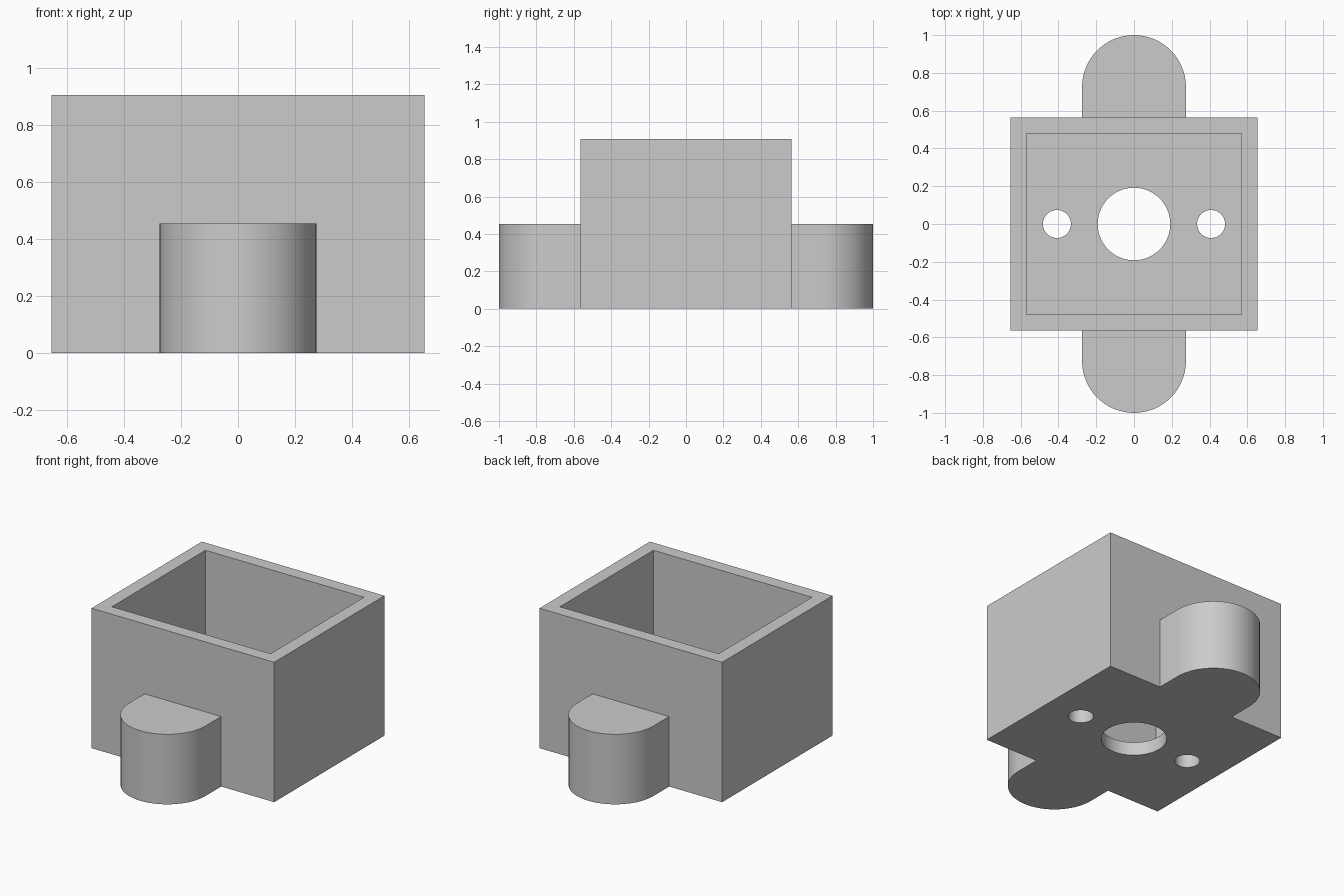
import bpy, bmesh, math

if "Cube" in bpy.data.objects:
    bpy.data.objects.remove(bpy.data.objects["Cube"])

grey = bpy.data.materials.new("plain grey")
grey.diffuse_color = (0.6, 0.6, 0.6, 1)
grey.use_nodes = True
grey.node_tree.nodes["Principled BSDF"].inputs["Base Color"].default_value = grey.diffuse_color

HALF_X, HALF_Y, HEIGHT = 0.655, 0.565, 0.907
WALL = 0.086
LUG_R, LUG_H = 0.275, 0.454


def prism(name, outline, z0, z1):
    """Extrude a closed outline of (x, y) points from z0 to z1."""
    bm = bmesh.new()
    face = bm.faces.new([bm.verts.new((x, y, z0)) for x, y in outline])
    top = bmesh.ops.extrude_face_region(bm, geom=[face])["geom"]
    bmesh.ops.translate(bm, vec=(0, 0, z1 - z0),
                        verts=[v for v in top if isinstance(v, bmesh.types.BMVert)])
    bmesh.ops.recalc_face_normals(bm, faces=bm.faces)
    mesh = bpy.data.meshes.new(name)
    bm.to_mesh(mesh)
    bm.free()
    mesh.materials.append(grey)
    obj = bpy.data.objects.new(name, mesh)
    bpy.context.collection.objects.link(obj)
    return obj


def rectangle(hx, hy):
    return [(-hx, -hy), (hx, -hy), (hx, hy), (-hx, hy)]


def arc(cx, cy, r, start, sweep, steps):
    return [(cx + r * math.cos(start + sweep * i / steps),
             cy + r * math.sin(start + sweep * i / steps)) for i in range(steps + 1)]


def combine(target, tool, operation):
    """Apply a boolean and remove the tool."""
    mod = target.modifiers.new(operation, 'BOOLEAN')
    mod.operation, mod.object, mod.solver = operation, tool, 'EXACT'
    bpy.context.view_layer.objects.active = target
    bpy.ops.object.modifier_apply(modifier=mod.name)
    bpy.data.objects.remove(tool)


# Rectangular housing
housing = prism("housing", rectangle(HALF_X, HALF_Y), 0, HEIGHT)

# Round-ended lugs at front and back, one long slot shape through the housing
cy = 1 - LUG_R
slot = arc(0, cy, LUG_R, 0, math.pi, 32) + arc(0, -cy, LUG_R, math.pi, math.pi, 32)
combine(housing, prism("lugs", slot, 0, LUG_H), 'UNION')

# Open cavity above the floor
combine(housing, prism("cavity", rectangle(HALF_X - WALL, HALF_Y - WALL), WALL, HEIGHT + 0.1),
        'DIFFERENCE')

# Central bore and two screw holes through the floor
for x, r in ((0, 0.192), (-0.408, 0.074), (0.408, 0.074)):
    circle = arc(x, 0, r, 0, math.tau, 64)[:-1]
    combine(housing, prism("drill", circle, -0.1, WALL + 0.1), 'DIFFERENCE')

# Smooth curved walls, keep corners sharp
bpy.ops.object.select_all(action='DESELECT')
housing.select_set(True)
bpy.context.view_layer.objects.active = housing
bpy.ops.object.shade_smooth_by_angle(angle=math.radians(30))
